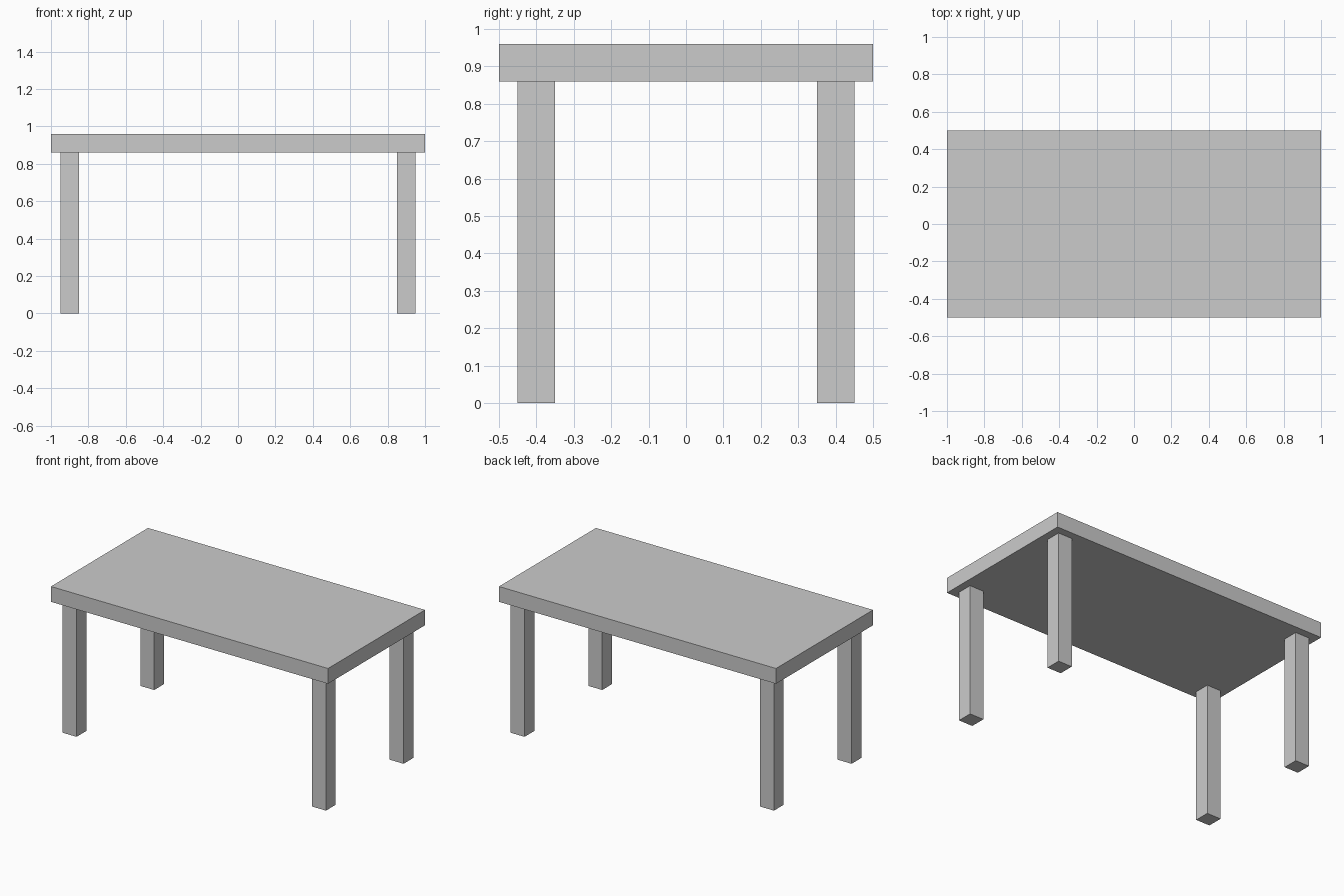
import bpy

if "Cube" in bpy.data.objects:
    bpy.data.objects.remove(bpy.data.objects["Cube"])

TOP_Z, UNDER_Z = 0.96, 0.86


def box(name, x, y, z0, z1, sx, sy):
    """Axis-aligned box spanning z0 to z1, centred on x, y."""
    bpy.ops.mesh.primitive_cube_add(size=1, location=(x, y, (z0 + z1) / 2))
    obj = bpy.context.object
    obj.name = name
    obj.scale = (sx, sy, z1 - z0)
    bpy.ops.object.transform_apply(location=False, rotation=False, scale=True)
    return obj


# Table top slab
box("table_top", 0, 0, UNDER_Z, TOP_Z, 2.0, 1.0)

# Four square legs, inset from the corners
for side_x, x in (("left", -0.9), ("right", 0.9)):
    for side_y, y in (("front", -0.4), ("back", 0.4)):
        box(f"{side_y}_{side_x}_leg", x, y, 0, UNDER_Z, 0.1, 0.1)
